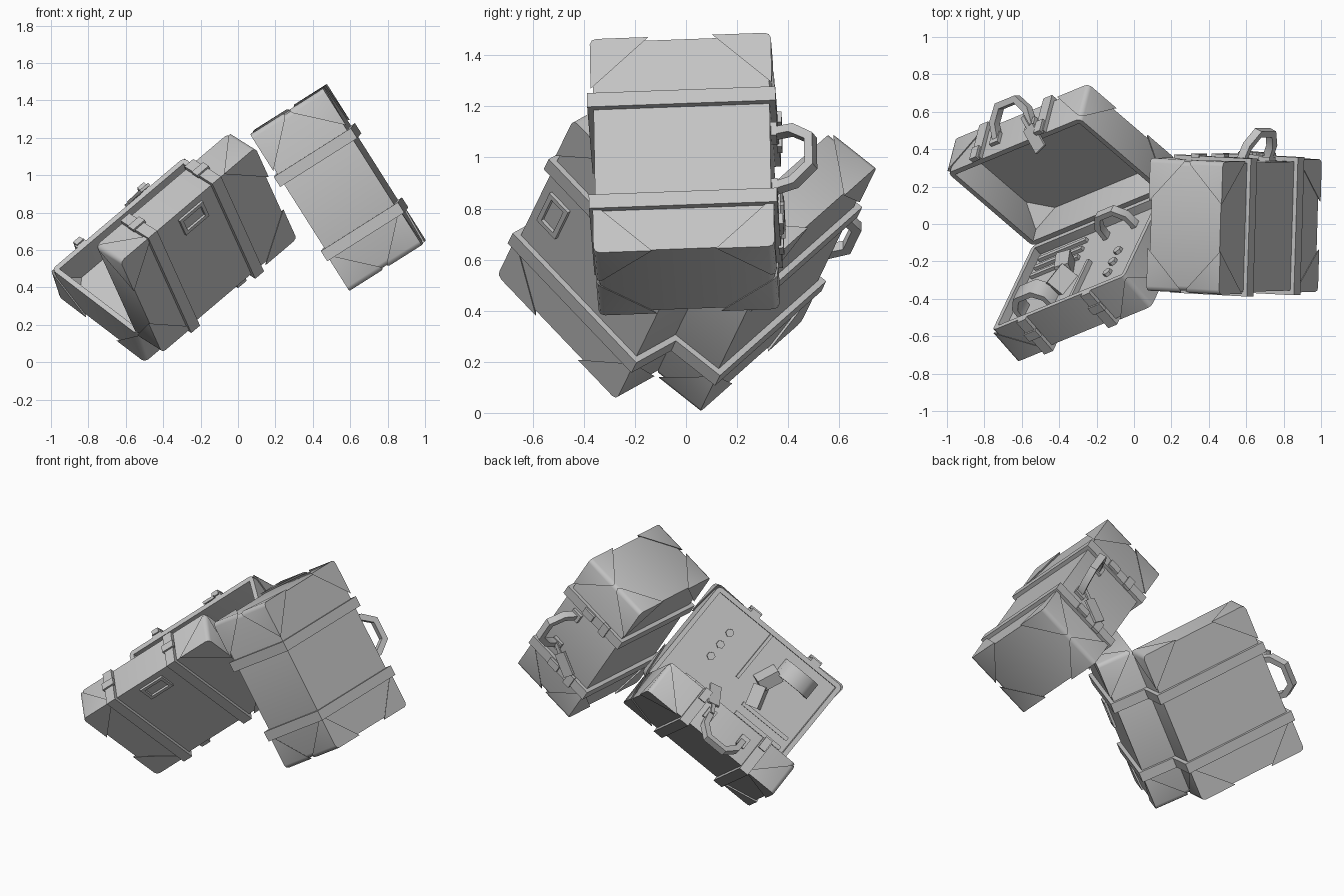
import bpy, bmesh, math
from mathutils import Matrix, Vector

cube = bpy.data.objects.get("Cube")
if cube:
    bpy.data.objects.remove(cube, do_unlink=True)

grey = bpy.data.materials.new("plain_grey")
grey.use_nodes = True
grey.diffuse_color = (0.55, 0.55, 0.55, 1)
grey.node_tree.nodes["Principled BSDF"].inputs["Base Color"].default_value = grey.diffuse_color

HALF_LEN, WIDTH, DEPTH = 0.485, 0.69, 0.22
STRAPS = (("low", -0.265), ("high", 0.205))
T = Matrix.Translation


def finish(bm, name, M):
    bmesh.ops.transform(bm, matrix=M, verts=bm.verts)
    bmesh.ops.recalc_face_normals(bm, faces=bm.faces)
    me = bpy.data.meshes.new(name)
    bm.to_mesh(me)
    bm.free()
    me.materials.append(grey)
    me.shade_smooth()
    me.set_sharp_from_angle(angle=math.radians(48))
    ob = bpy.data.objects.new(name, me)
    bpy.context.collection.objects.link(ob)


def add_box(bm, lo, hi):
    lo, hi = Vector(lo), Vector(hi)
    m = T((lo + hi) / 2) @ Matrix.Diagonal((*(hi - lo), 1))
    bmesh.ops.create_cube(bm, size=1, matrix=m)


def tray_block(grow):
    """Solid half case: slightly rounded corners, crisp outer face, rim flat at z = 0."""
    bm = bmesh.new()
    add_box(bm, (-HALF_LEN - grow, -grow, 0), (HALF_LEN + grow, WIDTH + grow, DEPTH + grow))
    upright = [e for e in bm.edges if abs(e.verts[0].co.z - e.verts[1].co.z) > 0.1]
    bmesh.ops.bevel(bm, geom=upright, offset=0.025, segments=2, profile=0.5, affect='EDGES')
    return bm


def shell(name, M, floor):
    bm = tray_block(0)
    rim = [f for f in bm.faces if all(v.co.z < 0.001 for v in f.verts)]
    bmesh.ops.inset_region(bm, faces=rim, thickness=0.03)
    out = bmesh.ops.extrude_face_region(bm, geom=rim)
    verts = [g for g in out["geom"] if isinstance(g, bmesh.types.BMVert)]
    bmesh.ops.translate(bm, verts=verts, vec=(0, 0, floor))
    bmesh.ops.delete(bm, geom=rim, context='FACES')
    finish(bm, name, M)


def corner_guard(name, M, sx, sy):
    bm = tray_block(0.01)
    corner = Vector((sx * HALF_LEN, WIDTH / 2 + sy * WIDTH / 2, DEPTH))
    bmesh.ops.bisect_plane(bm, geom=bm.verts[:] + bm.edges[:] + bm.faces[:],
                           plane_co=corner - Vector((sx * 0.2, 0, 0)),
                           plane_no=Vector((sx, sy, 1)).normalized(), clear_inner=True)
    bmesh.ops.holes_fill(bm, edges=[e for e in bm.edges if e.is_boundary], sides=0)
    finish(bm, name, M)


def strap(name, M, x):
    """Band over the hinge side, the large face and the free side."""
    t, w = 0.024, 0.032
    bm = bmesh.new()
    add_box(bm, (x - w, -t, 0), (x + w, 0.01, DEPTH + t))
    add_box(bm, (x - w, WIDTH - 0.01, 0), (x + w, WIDTH + t, DEPTH + t))
    add_box(bm, (x - w, 0, DEPTH - 0.01), (x + w, WIDTH, DEPTH + t))
    finish(bm, name, M)


def box(name, M, lo, hi):
    bm = bmesh.new()
    add_box(bm, lo, hi)
    finish(bm, name, M)


def arch(name, M, span, height, bar, thick):
    """Angular loop in the local xy plane, standing on y = 0."""
    path = [(-1, 0), (-0.95, 0.55), (-0.5, 1), (0.5, 1), (0.95, 0.55), (1, 0)]
    bm = bmesh.new()
    rings = []
    for u, v in path:
        out, inn = (u * span, v * height), (u * (span - bar), v * (height - bar))
        rings.append([bm.verts.new((*p, z * thick / 2))
                      for p, z in ((out, -1), (out, 1), (inn, 1), (inn, -1))])
    for a, b in zip(rings, rings[1:]):
        for i in range(4):
            j = (i + 1) % 4
            bm.faces.new((a[i], a[j], b[j], b[i]))
    bm.faces.new(rings[0])
    bm.faces.new(rings[-1])
    finish(bm, name, M)


def half_case(prefix, M, floor):
    shell(prefix + "_shell", M, floor)
    for end, x in STRAPS:
        strap(f"{prefix}_strap_{end}", M, x)
        for sy, side in ((-1, "hinge"), (1, "free")):
            corner_guard(f"{prefix}_corner_guard_{end}_{side}", M, math.copysign(1, x), sy)


def buckle_half(prefix, M, floor):
    half_case(prefix, M, floor)
    for end, x in STRAPS:
        box(f"{prefix}_buckle_{end}", M, (x - 0.042, WIDTH + 0.015, 0.08),
            (x + 0.042, WIDTH + 0.035, 0.13))


def label_frame(name, M):
    z0, z1 = DEPTH - 0.01, DEPTH + 0.015
    y0, y1 = WIDTH - 0.15, WIDTH - 0.04
    bm = bmesh.new()
    for y in (y0, y1 - 0.02):
        add_box(bm, (-0.085, y, z0), (0.085, y + 0.02, z1))
    for x in (-0.085, 0.065):
        add_box(bm, (x, y0 + 0.02, z0), (x + 0.02, y1 - 0.02, z1))
    finish(bm, name, M)


def handle_half(prefix, M, floor, tilt, tag):
    half_case(prefix, M @ Matrix.Diagonal((1, 1, -1, 1)), floor)
    H = M @ T((-0.02, WIDTH, -0.1))
    arch(prefix + "_handle", H @ Matrix.Rotation(-tilt, 4, 'X'), 0.145, 0.185, 0.035, 0.045)
    for s, end in ((-1, "low"), (1, "high")):
        box(f"{prefix}_handle_mount_{end}", H, (s * 0.13 - 0.03, -0.01, -0.035),
            (s * 0.13 + 0.03, 0.022, 0.035))
    for end, x in STRAPS:
        box(f"{prefix}_latch_{end}", M, (x - 0.024, WIDTH + 0.01, -0.07),
            (x + 0.024, WIDTH + 0.04, 0.01))
    # Luggage tag hanging from one handle foot
    G = H @ tag
    box(prefix + "_tag_strap", G, (-0.012, -0.006, 0), (0.012, 0.006, 0.08))
    box(prefix + "_tag", G, (-0.038, -0.008, 0.07), (0.038, 0.008, 0.22))


def frame(origin, length_dir, width_dir):
    L = Vector(length_dir).normalized()
    W = Vector(width_dir)
    W = (W - L * W.dot(L)).normalized()
    M = Matrix((L, W, L.cross(W))).transposed().to_4x4()
    return T(Vector(origin)) @ M


# Open suitcase: two halves sharing a slanted hinge line
axis = Vector((0.727, 0.30, 0.616)).normalized()
hinge = Vector((-0.55, -0.12, 0.145)) + axis * 0.495
front = frame(hinge, axis, (-0.323, -0.66, 0.676))
back = frame(hinge, axis, (-0.643, 0.571, 0.514))
PANEL = 0.05
buckle_half("open_front", front, PANEL)
label_frame("label_frame", front)
drape = T((0.13, 0.08, 0)) @ Matrix.Rotation(0.6, 4, 'X') @ Matrix.Rotation(0.35, 4, 'Y')
handle_half("open_back", back, 0.19, math.radians(55), drape)

# Contents of the open front half
for i in range(3):
    bm = bmesh.new()
    bmesh.ops.create_cone(bm, cap_ends=True, segments=6, radius1=0.026, radius2=0.026, depth=0.04)
    finish(bm, f"stud_{i}", front @ T((0.25, 0.33 + 0.09 * i, PANEL)))
box("divider", front, (0.035, 0.33, PANEL - 0.03), (0.055, 0.66, PANEL + 0.01))
for i in range(3):
    y = 0.08 + 0.07 * i
    box(f"rail_{i}", front, (-0.43, y, PANEL - 0.02), (-0.08, y + 0.025, PANEL + 0.01))
stand = Matrix.Rotation(-math.pi / 2, 4, 'X')
arch("outer_loop", front @ T((-0.24, 0.55, PANEL)) @ stand, 0.125, 0.13, 0.03, 0.11)
arch("inner_loop", front @ T((0.18, 0.13, PANEL)) @ stand, 0.12, 0.15, 0.03, 0.05)
for i, (x, y, turn) in enumerate(((-0.09, 0.45, 0.4), (-0.13, 0.32, -0.3))):
    B = front @ T((x, y, PANEL)) @ Matrix.Rotation(turn, 4, 'Z') @ Matrix.Rotation(turn, 4, 'Y')
    box(f"packed_box_{i}", B, (-0.04, -0.07, -0.09), (0.04, 0.07, 0.02))

# Closed suitcase
closed = frame((0.535, -0.005, 0.935), (-0.535, -0.015, 0.845), (0.04, 1, 0.02))
closed = closed @ T((0, -WIDTH / 2, 0))
buckle_half("closed_lower", closed, 0.19)
hang = T((-0.11, 0.035, 0)) @ Matrix.Rotation(-0.5, 4, 'Y')
handle_half("closed_upper", closed, 0.19, math.radians(22), hang)
